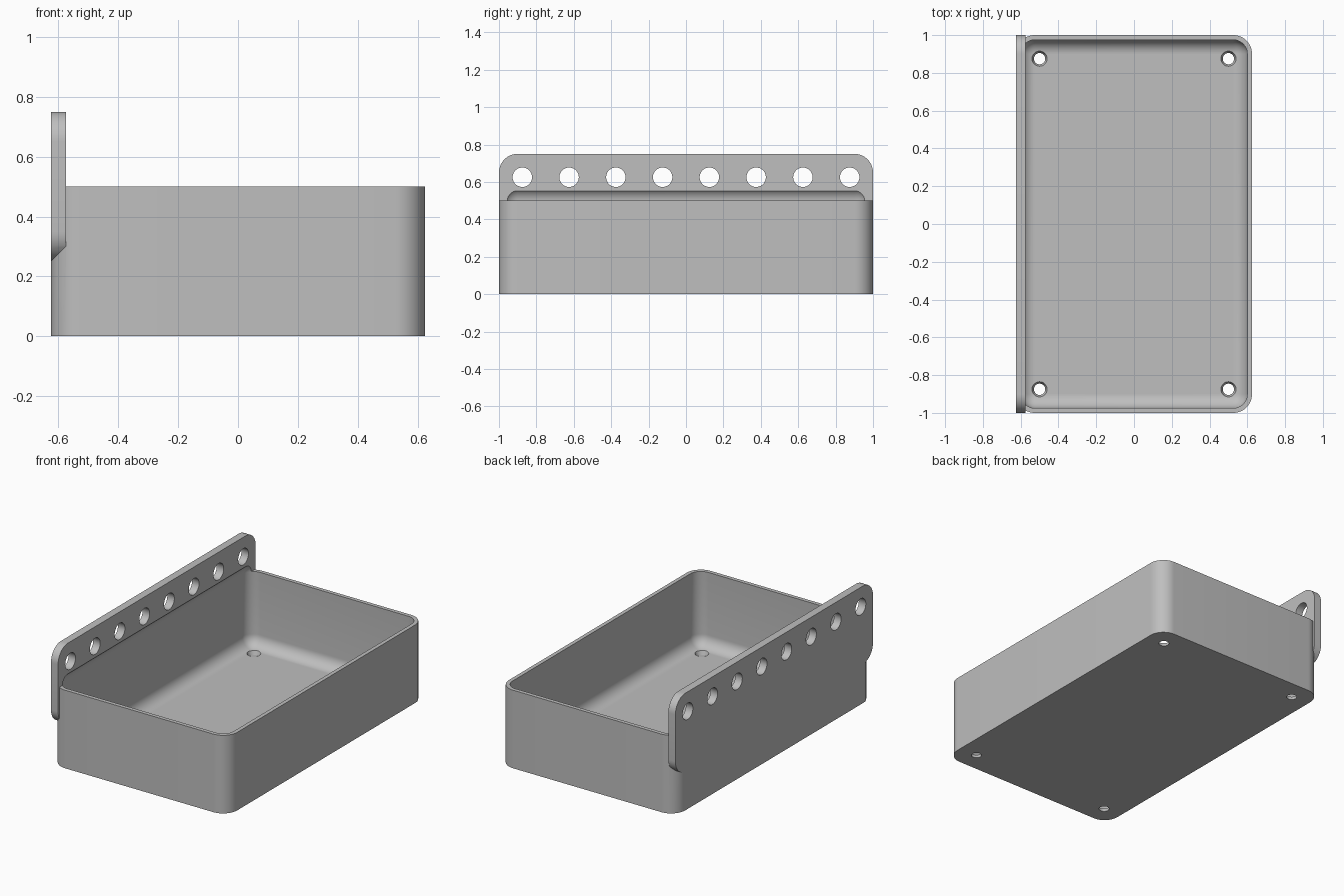
import bpy
import bmesh
import math
from mathutils import Matrix, Vector

old = bpy.data.objects.get("Cube")
if old:
    bpy.data.objects.remove(old, do_unlink=True)

grey = bpy.data.materials.new("plain grey")
grey.use_nodes = True
grey.diffuse_color = (0.52, 0.52, 0.52, 1)
grey.node_tree.nodes["Principled BSDF"].inputs["Base Color"].default_value = grey.diffuse_color


def make_object(name, bm):
    mesh = bpy.data.meshes.new(name)
    bm.to_mesh(mesh)
    bm.free()
    mesh.materials.append(grey)
    obj = bpy.data.objects.new(name, mesh)
    bpy.context.collection.objects.link(obj)
    return obj


def rounded_box(name, low, high, radius, axis=None, segments=12):
    """Box with rounded edges: those along one axis, or all of them."""
    low, high = Vector(low), Vector(high)
    bm = bmesh.new()
    bmesh.ops.create_cube(bm, size=1)
    bmesh.ops.scale(bm, vec=high - low, verts=bm.verts)
    bmesh.ops.translate(bm, vec=(low + high) / 2, verts=bm.verts)
    edges = [e for e in bm.edges if axis is None or
             abs((e.verts[0].co - e.verts[1].co).normalized()[axis]) > 0.9]
    bmesh.ops.bevel(bm, geom=edges, offset=radius, segments=segments,
                    profile=0.5, affect='EDGES')
    return make_object(name, bm)


def add_cone(bm, center, r1, r2, depth, rotation=Matrix()):
    bmesh.ops.create_cone(bm, cap_ends=True, segments=40, radius1=r1, radius2=r2,
                          depth=depth, matrix=Matrix.Translation(center) @ rotation)


def combine(target, other, operation):
    mod = target.modifiers.new(other.name, 'BOOLEAN')
    mod.operation = operation
    mod.solver = 'EXACT'
    mod.object = other
    bpy.ops.object.select_all(action='DESELECT')
    bpy.context.view_layer.objects.active = target
    target.select_set(True)
    bpy.ops.object.modifier_apply(modifier=mod.name)
    bpy.data.objects.remove(other, do_unlink=True)


# Tray body with rounded upright corners
tray = rounded_box("tray_with_hanging_flange", (-0.625, -1, 0), (0.625, 1, 0.5), 0.1, axis=2)

# Tall rounded plate along one long side
flange = rounded_box("flange", (-0.625, -1, 0.25), (-0.575, 1, 0.75), 0.1, axis=0)
combine(tray, flange, 'UNION')

# Inner hollow, rounded on every edge, which also undercuts the plate
hollow = rounded_box("hollow", (-0.6, -0.975, 0.025), (0.6, 0.975, 0.572), 0.075)
combine(tray, hollow, 'DIFFERENCE')

# Row of mounting holes through the plate
bm = bmesh.new()
for i in range(8):
    add_cone(bm, (-0.6, -0.875 + 0.25 * i, 0.625), 0.052, 0.052, 0.2,
             Matrix.Rotation(math.pi / 2, 4, 'Y'))
combine(tray, make_object("mounting_holes", bm), 'DIFFERENCE')

# Countersunk drain holes in the floor corners
bm = bmesh.new()
for x in (-0.5, 0.5):
    for y in (-0.875, 0.875):
        add_cone(bm, (x, y, 0.0125), 0.026, 0.044, 0.045)
combine(tray, make_object("drain_holes", bm), 'DIFFERENCE')

# Smooth curves, crisp edges
bpy.ops.object.select_all(action='DESELECT')
bpy.context.view_layer.objects.active = tray
tray.select_set(True)
bpy.ops.object.shade_smooth_by_angle(angle=math.radians(30))
